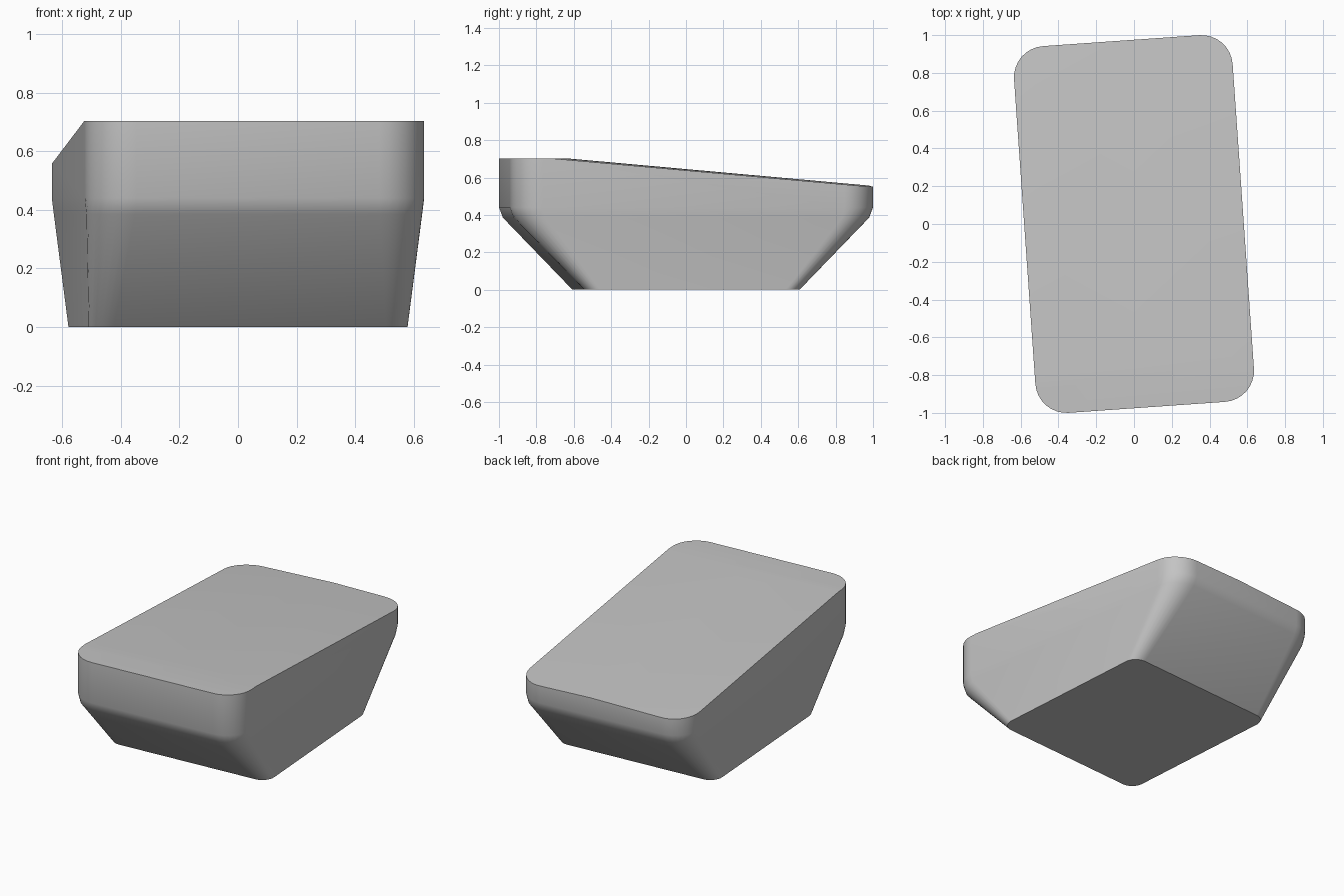
import bpy, bmesh, math
from mathutils import Matrix

if "Cube" in bpy.data.objects:
    bpy.data.objects.remove(bpy.data.objects["Cube"], do_unlink=True)

grey = bpy.data.materials.new("plain grey")
grey.use_nodes = True
colour = (0.55, 0.55, 0.55, 1)
grey.diffuse_color = colour
grey.node_tree.nodes["Principled BSDF"].inputs["Base Color"].default_value = colour

STEPS = 8


def rounded_ring(bm, w, l, r, z):
    """Rounded rectangle of half width w, half length l and corner radius r."""
    ring = []
    for corner, (sx, sy) in enumerate([(1, 1), (-1, 1), (-1, -1), (1, -1)]):
        for i in range(STEPS + 1):
            a = (corner + i / STEPS) * math.pi / 2
            ring.append(bm.verts.new((sx * (w - r) + r * math.cos(a),
                                      sy * (l - r) + r * math.sin(a), z)))
    return ring


def slice_top(bm, point, normal):
    """Cut away everything above a plane and cap the opening."""
    cut = bmesh.ops.bisect_plane(bm, geom=bm.verts[:] + bm.edges[:] + bm.faces[:],
                                 plane_co=point, plane_no=normal, clear_outer=True)
    rim = [e for e in cut["geom_cut"] if isinstance(e, bmesh.types.BMEdge)]
    bmesh.ops.holes_fill(bm, edges=[e for e in rim if e.is_boundary], sides=0)


# Tapered body: narrow foot, softened bend, upright wall
bm = bmesh.new()
rings = [rounded_ring(bm, *size) for size in [
    (0.545, 0.576, 0.08, 0), (0.574, 0.952, 0.155, 0.385),
    (0.58, 0.973, 0.165, 0.44), (0.58, 0.973, 0.165, 0.9)]]
for low, high in zip(rings, rings[1:]):
    for i in range(len(low)):
        j = (i + 1) % len(low)
        bm.faces.new((low[i], low[j], high[j], high[i]))
bm.faces.new(rings[0][::-1])
bm.faces.new(rings[-1])
bmesh.ops.rotate(bm, verts=bm.verts[:], matrix=Matrix.Rotation(math.radians(4), 3, "Z"))

# Level front of the top, then the gently crowned slope to the back
slice_top(bm, (0, 0, 0.702), (0, 0, 1))
slice_top(bm, (0, 0, 0.645), (-0.03, 0.09, 1))
slice_top(bm, (0, 0, 0.645), (0.012, 0.09, 1))
bmesh.ops.recalc_face_normals(bm, faces=bm.faces[:])

mesh = bpy.data.meshes.new("tapered_block")
bm.to_mesh(mesh)
bm.free()
mesh.materials.append(grey)
block = bpy.data.objects.new("tapered_block", mesh)
bpy.context.collection.objects.link(block)

# Smooth bends with crisp top and bottom rims
bpy.ops.object.select_all(action="DESELECT")
block.select_set(True)
bpy.context.view_layer.objects.active = block
bpy.ops.object.shade_smooth_by_angle(angle=math.radians(35))
